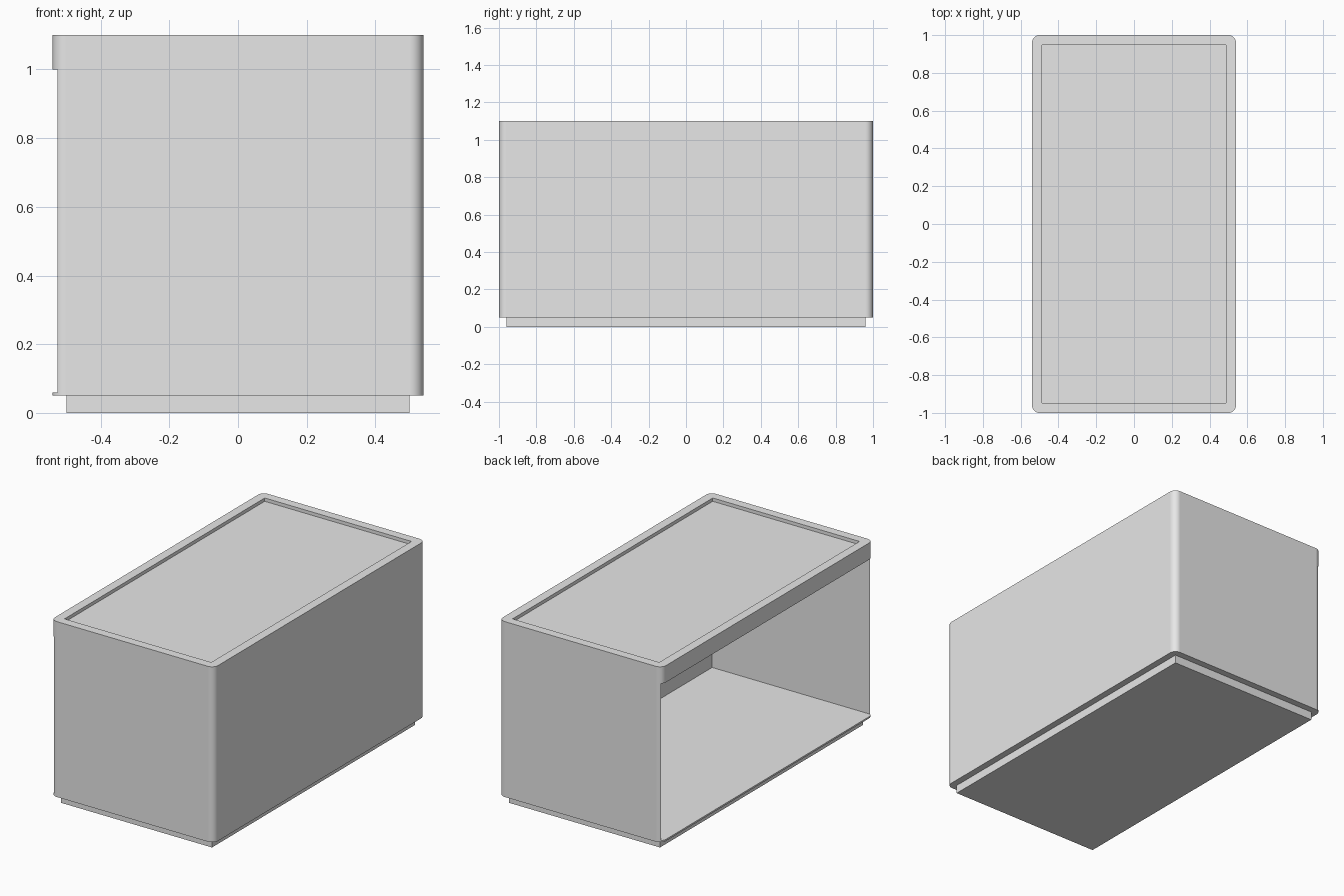
import bpy, bmesh, math

cube = bpy.data.objects.get("Cube")
if cube:
    bpy.data.objects.remove(cube, do_unlink=True)

GREY = (0.8, 0.8, 0.8, 1.0)
grey = bpy.data.materials.new("plain grey")
grey.use_nodes = True
grey.diffuse_color = GREY
grey.node_tree.nodes["Principled BSDF"].inputs["Base Color"].default_value = GREY


def make_box(name, low, high, corner_radius=0.0):
    """Box between two corners, optionally with rounded upright edges."""
    bm = bmesh.new()
    bmesh.ops.create_cube(bm, size=1)
    for v in bm.verts:
        v.co = [(a + b) / 2 + c * (b - a) for a, b, c in zip(low, high, v.co)]
    if corner_radius:
        upright = [e for e in bm.edges
                   if abs(e.verts[0].co.z - e.verts[1].co.z) > 0.01]
        bmesh.ops.bevel(bm, geom=upright, offset=corner_radius, segments=8,
                        profile=0.5, affect='EDGES')
    mesh = bpy.data.meshes.new(name)
    bm.to_mesh(mesh)
    bm.free()
    mesh.materials.append(grey)
    obj = bpy.data.objects.new(name, mesh)
    bpy.context.collection.objects.link(obj)
    return obj


def activate(obj):
    bpy.ops.object.select_all(action='DESELECT')
    obj.select_set(True)
    bpy.context.view_layer.objects.active = obj


def cut(obj, cutter):
    """Subtract the cutter from the object and discard it."""
    cutter.hide_render = True
    mod = obj.modifiers.new("cut", 'BOOLEAN')
    mod.operation = 'DIFFERENCE'
    mod.solver = 'EXACT'
    mod.object = cutter
    activate(obj)
    bpy.ops.object.modifier_apply(modifier=mod.name)
    bpy.data.objects.remove(cutter, do_unlink=True)


# Plinth under the box
make_box("base_plinth", (-0.5, -0.96, 0), (0.5, 0.96, 0.05))

# Outer shell with rounded upright corners
shell = make_box("box_shell", (-0.54, -1, 0.05), (0.54, 1, 1.1), 0.04)

# Compartment, open on one long side
cut(shell, make_box("compartment_cutter", (-0.7, -0.99, 0.06), (0.52, 0.99, 1.0)))

# Shallow tray in the top
cut(shell, make_box("tray_cutter", (-0.486, -0.947, 1.08), (0.486, 0.947, 1.2)))

# Smooth corners, flat panels
activate(shell)
bpy.ops.object.shade_smooth_by_angle(angle=math.radians(30))
normals = shell.modifiers.new("flat_panels", 'WEIGHTED_NORMAL')
normals.keep_sharp = True
